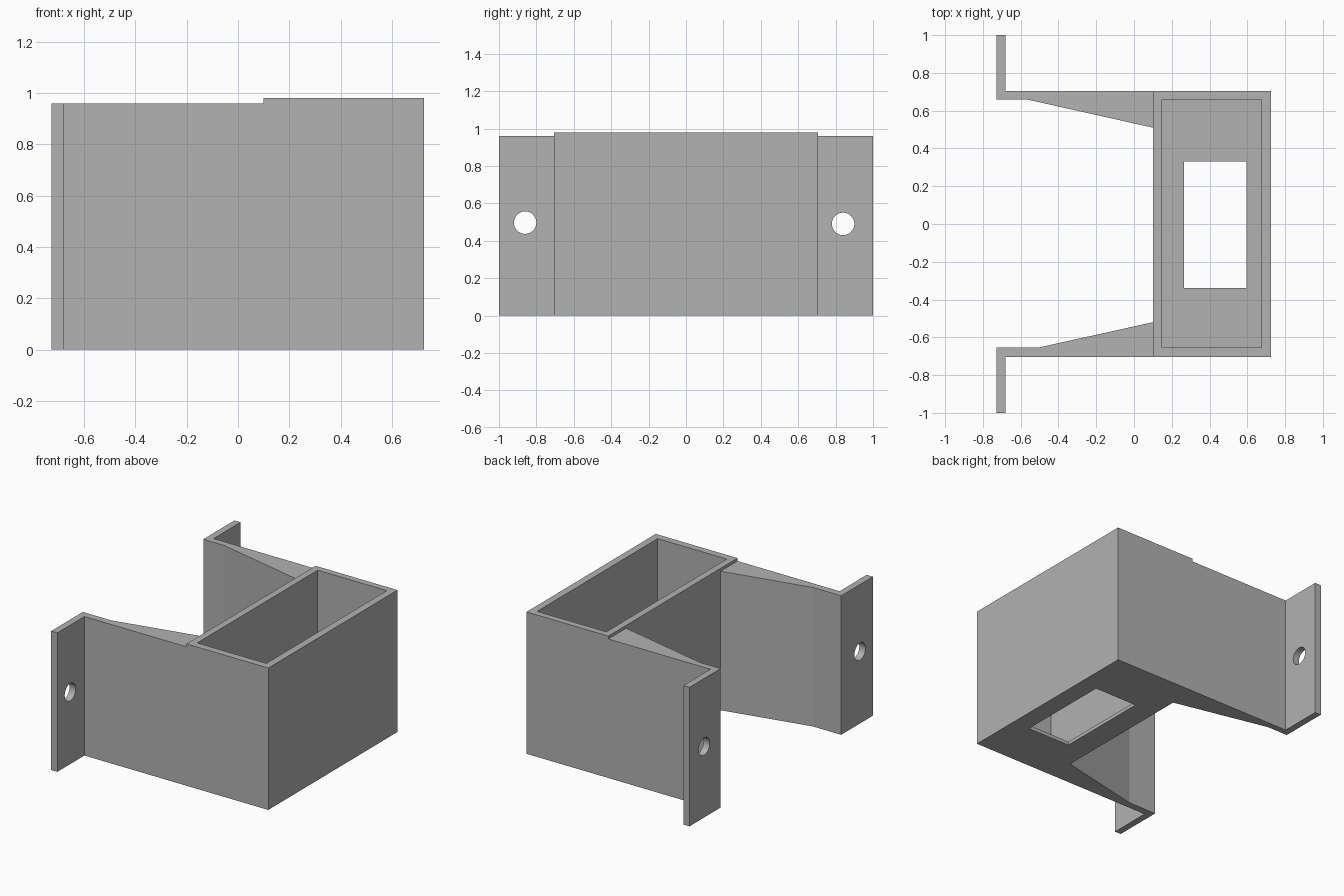
import bpy
import bmesh
from math import radians
from mathutils import Matrix

cube = bpy.data.objects.get("Cube")
if cube:
    bpy.data.objects.remove(cube, do_unlink=True)

grey = bpy.data.materials.new("plain_grey")
grey.use_nodes = True
grey.diffuse_color = (0.445, 0.445, 0.445, 1)
grey.node_tree.nodes["Principled BSDF"].inputs["Base Color"].default_value = grey.diffuse_color


def add_object(name, bm):
    bmesh.ops.recalc_face_normals(bm, faces=bm.faces)
    mesh = bpy.data.meshes.new(name)
    bm.to_mesh(mesh)
    bm.free()
    mesh.materials.append(grey)
    obj = bpy.data.objects.new(name, mesh)
    bpy.context.collection.objects.link(obj)
    return obj


def prism(name, outline, bottom, top):
    bm = bmesh.new()
    face = bm.faces.new([bm.verts.new((x, y, bottom)) for x, y in outline])
    side = bmesh.ops.extrude_face_region(bm, geom=[face])["geom"]
    verts = [v for v in side if isinstance(v, bmesh.types.BMVert)]
    bmesh.ops.translate(bm, verts=verts, vec=(0, 0, top - bottom))
    return add_object(name, bm)


def block(name, x0, x1, y0, y1, bottom, top):
    return prism(name, [(x0, y0), (x1, y0), (x1, y1), (x0, y1)], bottom, top)


def cut(target, cutter):
    cutter.hide_render = True
    mod = target.modifiers.new("cut", 'BOOLEAN')
    mod.operation = 'DIFFERENCE'
    mod.solver = 'EXACT'
    mod.object = cutter
    bpy.ops.object.select_all(action='DESELECT')
    bpy.context.view_layer.objects.active = target
    target.select_set(True)
    bpy.ops.object.modifier_apply(modifier=mod.name)
    bpy.data.objects.remove(cutter, do_unlink=True)


# Open-topped holder with a window in its floor
box_back, box_front = 0.10, 0.725
holder = block("holder_box", box_back, box_front, -0.705, 0.705, 0, 0.98)
cut(holder, block("cavity_cutter", 0.147, 0.675, -0.655, 0.66, 0.025, 1.2))
cut(holder, block("window_cutter", 0.265, 0.595, -0.34, 0.33, -0.2, 0.2))


# Mounting arms: flange, side wall and tapered gusset in one outline
def arm(name, side, inner, gusset_start, gusset_y, hole_y, hole_z):
    outline = [(-0.727, inner), (-0.727, 1.0), (-0.68, 1.0), (-0.68, 0.705),
               (box_back, 0.705), (box_back, gusset_y), (gusset_start, inner)]
    obj = prism(name, [(x, side * y) for x, y in outline], 0, 0.96)
    # Screw hole through the flange
    bm = bmesh.new()
    bmesh.ops.create_cone(
        bm, cap_ends=True, segments=48, radius1=0.06, radius2=0.06, depth=0.3,
        matrix=Matrix.Translation((-0.7, side * hole_y, hole_z)) @ Matrix.Rotation(radians(90), 4, 'Y'))
    cut(obj, add_object("screw_hole_cutter", bm))
    bpy.ops.object.shade_smooth_by_angle(angle=radians(10))


arm("left_mounting_arm", 1, 0.66, -0.57, 0.51, 0.84, 0.49)
arm("right_mounting_arm", -1, 0.655, -0.51, 0.52, 0.86, 0.497)
